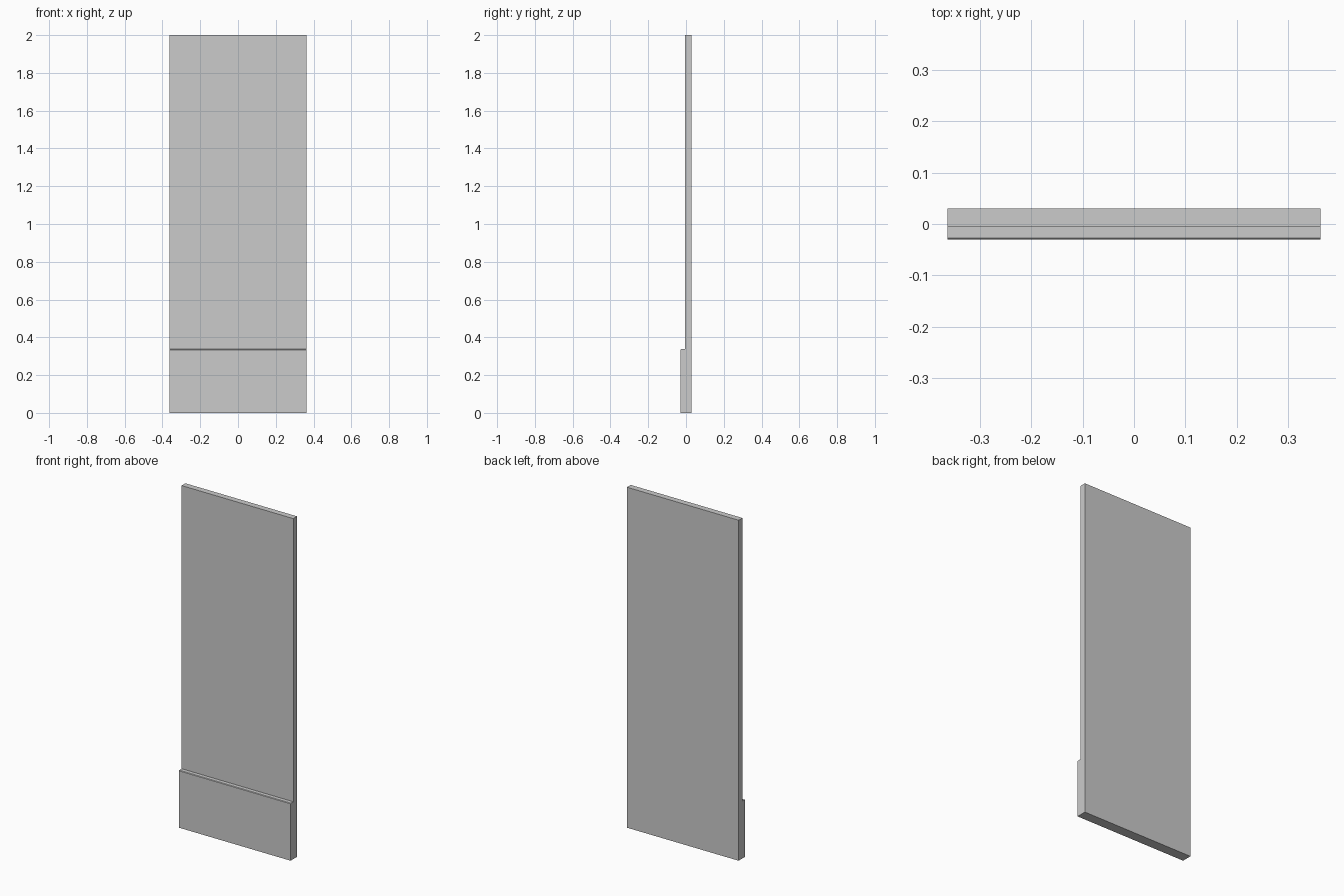
import bpy, bmesh

if "Cube" in bpy.data.objects:
    bpy.data.objects.remove(bpy.data.objects["Cube"])

HALF_W = 0.363

# Side profile (y, z): thin tall panel with a thicker base and a tiny eased lip
profile = [
    (0.03, 0.0), (0.03, 2.0), (-0.005, 2.0), (-0.005, 0.337),
    (-0.027, 0.337), (-0.03, 0.334), (-0.03, 0.0),
]

# Extrude the profile across the width
bm = bmesh.new()
face = bm.faces.new([bm.verts.new((-HALF_W, y, z)) for y, z in profile])
ext = bmesh.ops.extrude_face_region(bm, geom=[face])
moved = [v for v in ext["geom"] if isinstance(v, bmesh.types.BMVert)]
bmesh.ops.translate(bm, verts=moved, vec=(2 * HALF_W, 0, 0))
bmesh.ops.recalc_face_normals(bm, faces=bm.faces[:])

mesh = bpy.data.meshes.new("stepped_panel")
bm.to_mesh(mesh)
bm.free()
panel = bpy.data.objects.new("stepped_panel", mesh)
bpy.context.collection.objects.link(panel)
